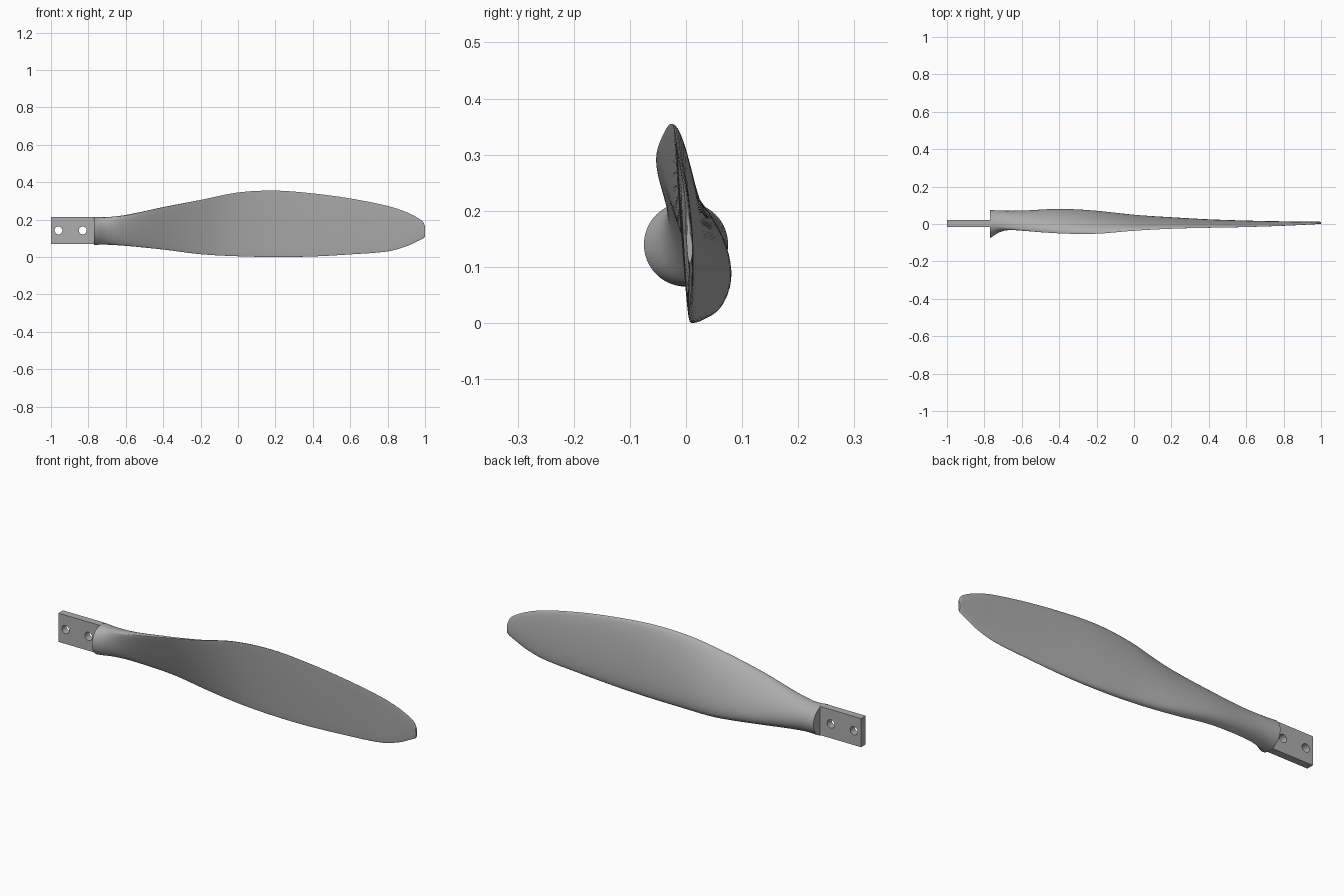
import bpy, bmesh, math
from mathutils import Matrix

if "Cube" in bpy.data.objects:
    bpy.data.objects.remove(bpy.data.objects["Cube"])

metal = bpy.data.materials.new("plain_grey")
metal.use_nodes = True
GREY = (0.42, 0.42, 0.42, 1)
metal.diffuse_color = GREY
metal.node_tree.nodes["Principled BSDF"].inputs["Base Color"].default_value = GREY


def make_object(name, bm):
    bmesh.ops.recalc_face_normals(bm, faces=bm.faces)
    mesh = bpy.data.meshes.new(name)
    bm.to_mesh(mesh)
    bm.free()
    mesh.materials.append(metal)
    obj = bpy.data.objects.new(name, mesh)
    bpy.context.collection.objects.link(obj)
    return obj


def activate(obj):
    bpy.ops.object.select_all(action='DESELECT')
    obj.select_set(True)
    bpy.context.view_layer.objects.active = obj


# Blade stations: x, lower edge y z, upper edge y z, back bulge, front bulge, chord skew
STATIONS = [
    (-0.77, 0, .065, 0, .215, .075, .075, 1),
    (-0.70, .012, .066, -.018, .212, .074, .032, 1.05),
    (-0.60, .026, .06, -.034, .222, .07, .012, 1.2),
    (-0.40, .045, .04, -.05, .265, .062, .004, 1.4),
    (-0.20, .04, .015, -.052, .305, .053, .003, 1.4),
    (0.0, .022, .004, -.036, .345, .042, .003, 1.4),
    (0.20, .012, 0, -.025, .355, .034, .003, 1.4),
    (0.40, .007, .003, -.02, .34, .026, .003, 1.3),
    (0.60, .005, .014, -.016, .313, .02, .003, 1.2),
    (0.80, .004, .03, -.009, .273, .015, .003, 1.1),
    (0.90, .005, .057, -.004, .24, .012, .003, 1),
    (0.97, .006, .09, 0, .204, .009, .003, 1),
    (0.99, .006, .1, .002, .186, .008, .003, 1),
    (1.0, .006, .108, .003, .165, .007, .003, 1),
]


def slope(i):
    a, b = STATIONS[max(i - 1, 0)], STATIONS[min(i + 1, len(STATIONS) - 1)]
    return [(q - p) / (b[0] - a[0]) for p, q in zip(a, b)]


def station_between(i, t):
    """Smooth cubic blend from station i to the next one."""
    a, b = STATIONS[i], STATIONS[i + 1]
    h = b[0] - a[0]
    return [(1 + 2 * t) * (1 - t) ** 2 * p + t * (1 - t) ** 2 * h * m
            + t * t * (3 - 2 * t) * q - t * t * (1 - t) * h * n
            for p, q, m, n in zip(a, b, slope(i), slope(i + 1))]


def section(bm, values, count=48):
    """Airfoil ring: flat front, domed back, round where both bulges match."""
    x, yl, zl, yu, zu, back, front, skew = values
    dy, dz = yu - yl, zu - zl
    length = math.hypot(dy, dz)
    ny, nz = dz / length, -dy / length
    ring = []
    for k in range(count):
        a = 2 * math.pi * k / count
        s = ((1 - math.cos(a)) / 2) ** skew
        off = math.sin(a) * (back if math.sin(a) > 0 else front)
        ring.append(bm.verts.new((x, yl + dy * s + ny * off, zl + dz * s + nz * off)))
    return ring


# Blade lofted from round root to thin tip
bm = bmesh.new()
STEPS = 6
rings = [section(bm, station_between(i, j / STEPS))
         for i in range(len(STATIONS) - 1) for j in range(STEPS)]
rings.append(section(bm, STATIONS[-1]))
for r, q in zip(rings, rings[1:]):
    for k in range(len(r)):
        n = (k + 1) % len(r)
        bm.faces.new((r[k], r[n], q[n], q[k]))
bm.faces.new(rings[0])
bm.faces.new(rings[-1])
blade = make_object("blade", bm)
activate(blade)
bpy.ops.object.shade_smooth_by_angle(angle=math.radians(40))

# Flat mounting tang
bm = bmesh.new()
bmesh.ops.create_cube(bm, size=1, matrix=Matrix.Translation((-.883, .002, .142))
                      @ Matrix.Diagonal((.234, .037, .146, 1)))
tang = make_object("mounting_tang", bm)

# Bolt holes through the tang
bm = bmesh.new()
for x in (-.96, -.83):
    bmesh.ops.create_cone(bm, cap_ends=True, segments=32, radius1=.021, radius2=.021, depth=.2,
                          matrix=Matrix.Translation((x, 0, .142)) @ Matrix.Rotation(math.pi / 2, 4, 'X'))
cutter = make_object("bolt_hole_cutter", bm)
cutter.hide_render = True
cut = tang.modifiers.new("bolt_holes", 'BOOLEAN')
cut.object = cutter
cut.solver = 'EXACT'
activate(tang)
bpy.ops.object.modifier_apply(modifier=cut.name)
bpy.data.objects.remove(cutter)
activate(tang)
bpy.ops.object.shade_smooth_by_angle(angle=math.radians(30))
